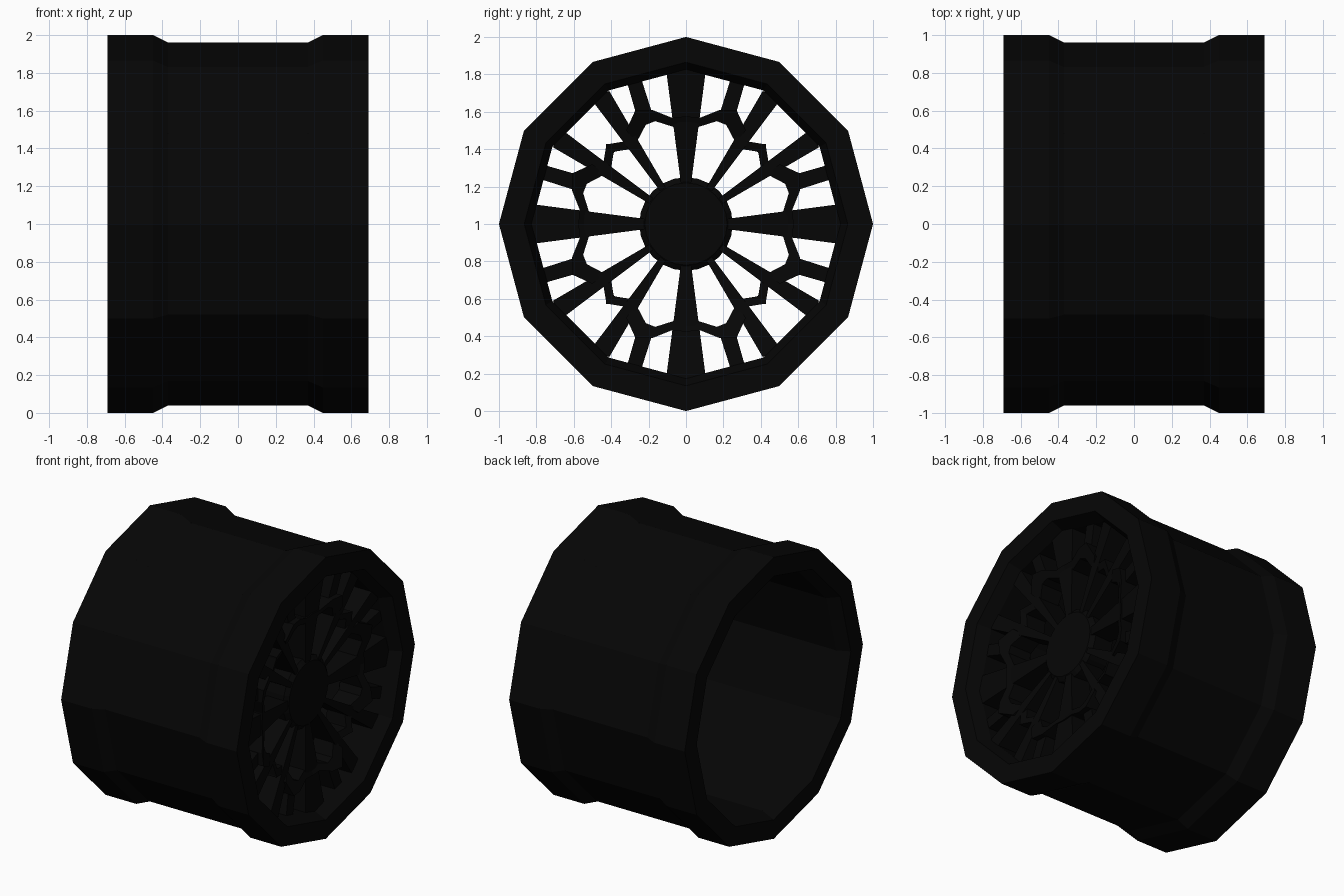
import bpy, bmesh, math
from mathutils import Matrix, Vector

cube = bpy.data.objects.get("Cube")
if cube:
    bpy.data.objects.remove(cube)

# One near-black paint for everything
black = bpy.data.materials.new("black_paint")
black.use_nodes = True
COLOUR = (0.0018, 0.0018, 0.0018, 1)
black.diffuse_color = COLOUR
black.node_tree.nodes["Principled BSDF"].inputs["Base Color"].default_value = COLOUR


def finish(name, bm):
    bmesh.ops.recalc_face_normals(bm, faces=bm.faces)
    mesh = bpy.data.meshes.new(name)
    bm.to_mesh(mesh)
    bm.free()
    mesh.materials.append(black)
    obj = bpy.data.objects.new(name, mesh)
    obj.location.z = 1
    bpy.context.collection.objects.link(obj)


def lathe(name, profile, sides, closed):
    """Spin an (x, radius) profile around the x axle."""
    bm = bmesh.new()
    rings = []
    for i in range(sides):
        a = math.tau * i / sides
        rings.append([bm.verts.new((x, r * math.cos(a), r * math.sin(a))) for x, r in profile])
    n = len(profile)
    for i in range(sides):
        p, q = rings[i], rings[(i + 1) % sides]
        for j in range(n if closed else n - 1):
            k = (j + 1) % n
            bm.faces.new((p[j], p[k], q[k], q[j]))
    if not closed:
        bm.faces.new([r[0] for r in rings])
        bm.faces.new([r[-1] for r in rings])
    finish(name, bm)


def prisms(name, outline, base, slope, back, mirrored=True):
    """Extrude a (y, z) outline along x with a dished front; repeat it in each quarter."""
    bm = bmesh.new()
    for quarter in range(4):
        turn = Matrix.Rotation(quarter * math.pi / 2, 3, 'X')
        for side in ((1, -1) if mirrored else (1,)):
            f = [bm.verts.new(turn @ Vector((base + slope * math.hypot(y, z), side * y, z)))
                 for y, z in outline]
            b = [bm.verts.new(turn @ Vector((back, side * y, z))) for y, z in outline]
            bm.faces.new(f)
            bm.faces.new(b[::-1])
            for i in range(len(f)):
                j = (i + 1) % len(f)
                bm.faces.new((f[i], f[j], b[j], b[i]))
    finish(name, bm)


def tapered(angle, r0, w0, r1, w1):
    """Outline of a spoke pointing at an angle, with half widths at both ends."""
    c, s = math.cos(math.radians(angle)), math.sin(math.radians(angle))
    return [(r * c - w * s, r * s + w * c) for r, w in ((r0, w0), (r0, -w0), (r1, -w1), (r1, w1))]


# Twelve-sided barrel with raised lips at both ends
half = [(0.37, 0.96), (0.45, 1), (0.69, 1), (0.69, 0.865), (0.6, 0.825)]
lathe("rim_barrel", half + [(-x, r) for x, r in reversed(half)], 12, True)

# Hub disc
lathe("hub", [(0.38, 0.24), (0.53, 0.25), (0.555, 0.22)], 24, False)

# Straight and diagonal spokes, dished towards the hub
prisms("main_spokes", tapered(90, 0.2, 0.025, 0.83, 0.107), 0.53, 0.09, 0.4, False)
prisms("diagonal_spokes", tapered(56.4, 0.2, 0.016, 0.82, 0.052), 0.53, 0.09, 0.4)

# Short branches running out to the rim
prisms("rim_branches", [(0.175, 0.55), (0.25, 0.55), (0.27, 0.6), (0.317, 0.765),
                        (0.242, 0.785), (0.183, 0.6)], 0.525, 0.09, 0.41)

# Arched webs linking the spokes, sloping more steeply
prisms("branch_arches", [(0, 0.575), (0.08, 0.57), (0.18, 0.61), (0.27, 0.61), (0.32, 0.5),
                         (0.265, 0.435), (0.215, 0.53), (0.165, 0.55), (0.07, 0.52), (0, 0.51)],
       0.35, 0.42, 0.42)
prisms("corner_arches", [(0.28, 0.45), (0.325, 0.442), (0.415, 0.427), (0.427, 0.427), (0.427, 0.415),
                         (0.385, 0.385), (0.375, 0.388), (0.3, 0.4)], 0.35, 0.42, 0.42)
